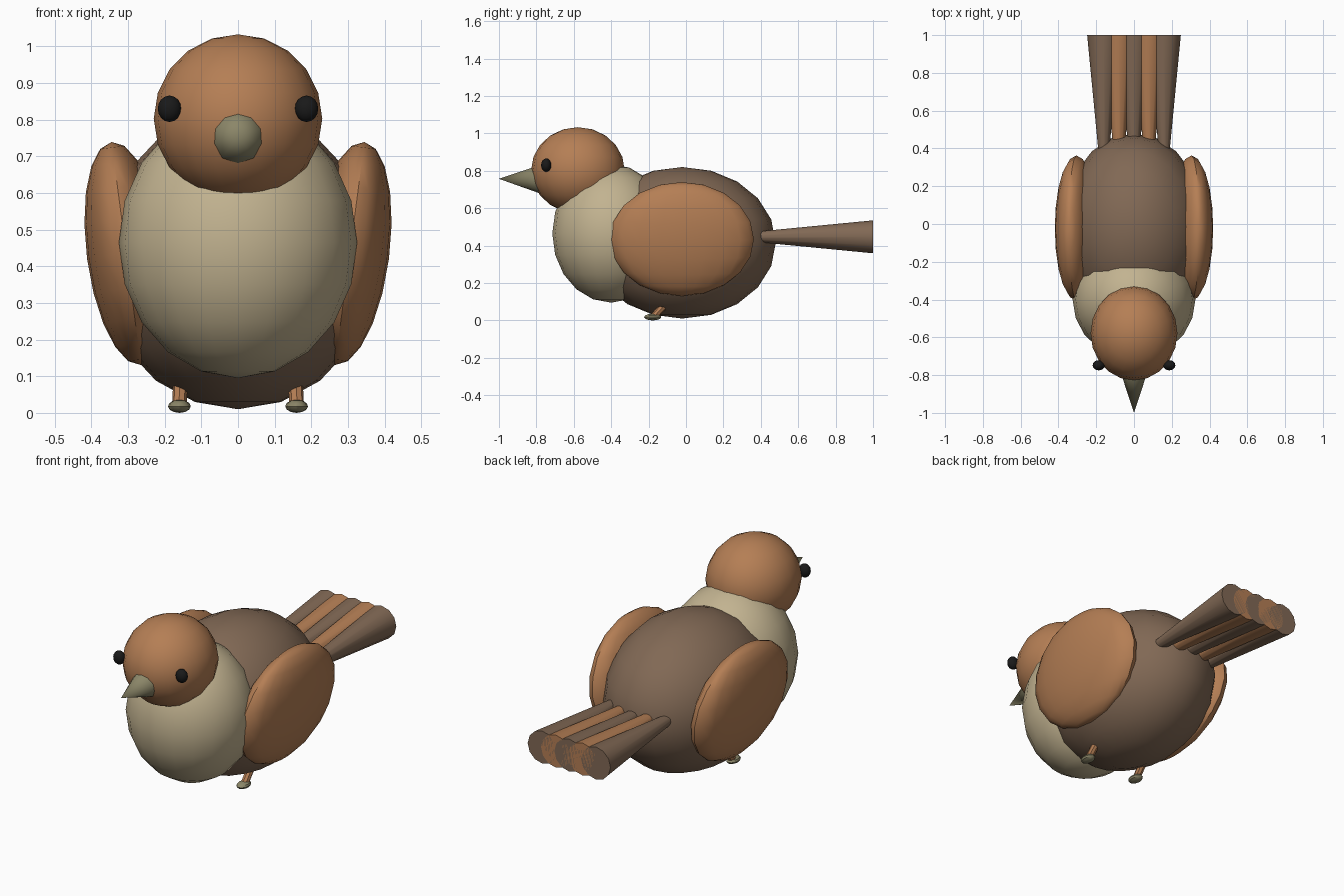
import bpy, math
from mathutils import Vector

if "Cube" in bpy.data.objects:
    bpy.data.objects.remove(bpy.data.objects["Cube"])


def material(name, rgb):
    m = bpy.data.materials.new(name)
    m.diffuse_color = (*rgb, 1)
    m.use_nodes = True
    m.node_tree.nodes["Principled BSDF"].inputs["Base Color"].default_value = m.diffuse_color
    return m


BROWN = material("brown", (0.22, 0.14, 0.09))
RUST = material("rust", (0.46, 0.21, 0.09))
CREAM = material("cream", (0.54, 0.45, 0.28))
HORN = material("horn", (0.26, 0.24, 0.14))
BLACK = material("black", (0.01, 0.01, 0.01))


def finish(name, mat, angle=35):
    ob = bpy.context.object
    ob.name = name
    ob.data.materials.append(mat)
    bpy.ops.object.transform_apply(location=False, rotation=True, scale=True)
    bpy.ops.object.shade_smooth_by_angle(angle=math.radians(angle))
    return ob


def ellipsoid(name, loc, radii, mat, rot=(0, 0, 0), segments=20, rings=10):
    bpy.ops.mesh.primitive_uv_sphere_add(segments=segments, ring_count=rings,
                                         radius=1, location=loc, rotation=rot)
    bpy.context.object.scale = radii
    return finish(name, mat)


def rod(name, start, end, r1, r2, mat, sides=10):
    a, b = Vector(start), Vector(end)
    bpy.ops.mesh.primitive_cone_add(vertices=sides, radius1=r1, radius2=r2,
                                    depth=(b - a).length, location=(a + b) / 2,
                                    rotation=(b - a).to_track_quat('Z', 'Y').to_euler())
    return finish(name, mat, 40)


# Body, breast and head
ellipsoid("body", (0, -0.02, 0.415), (0.38, 0.5, 0.405), BROWN)
ellipsoid("breast", (0, -0.4, 0.465), (0.325, 0.315, 0.37), CREAM)
ellipsoid("head", (0, -0.578, 0.803), (0.23, 0.25, 0.23), RUST)

# Beak
rod("beak", (0, -0.78, 0.755), (0, -1.0, 0.757), 0.076, 0, HORN)

# Paired parts
for side, s in (("left", -1), ("right", 1)):
    ellipsoid(f"{side}_wing", (s * 0.305, -0.022, 0.435), (0.108, 0.385, 0.307),
              RUST, rot=(0, s * 0.131, 0))
    ellipsoid(f"{side}_eye", (s * 0.187, -0.748, 0.83), (0.032, 0.027, 0.036),
              BLACK, segments=16, rings=8)
    rod(f"{side}_leg", (s * 0.16, -0.17, 0.022), (s * 0.155, -0.08, 0.12),
        0.02, 0.02, RUST, 8)
    ellipsoid(f"{side}_foot", (s * 0.16, -0.178, 0.018), (0.031, 0.046, 0.018),
              HORN, segments=12, rings=6)

# Fan of tapered tail feathers
for i in range(-2, 3):
    rod(f"tail_feather_{i + 3}", (i * 0.08, 0.35, 0.447), (i * 0.08, 1.0, 0.447),
        0.025, 0.088, RUST if i % 2 else BROWN, 12)
